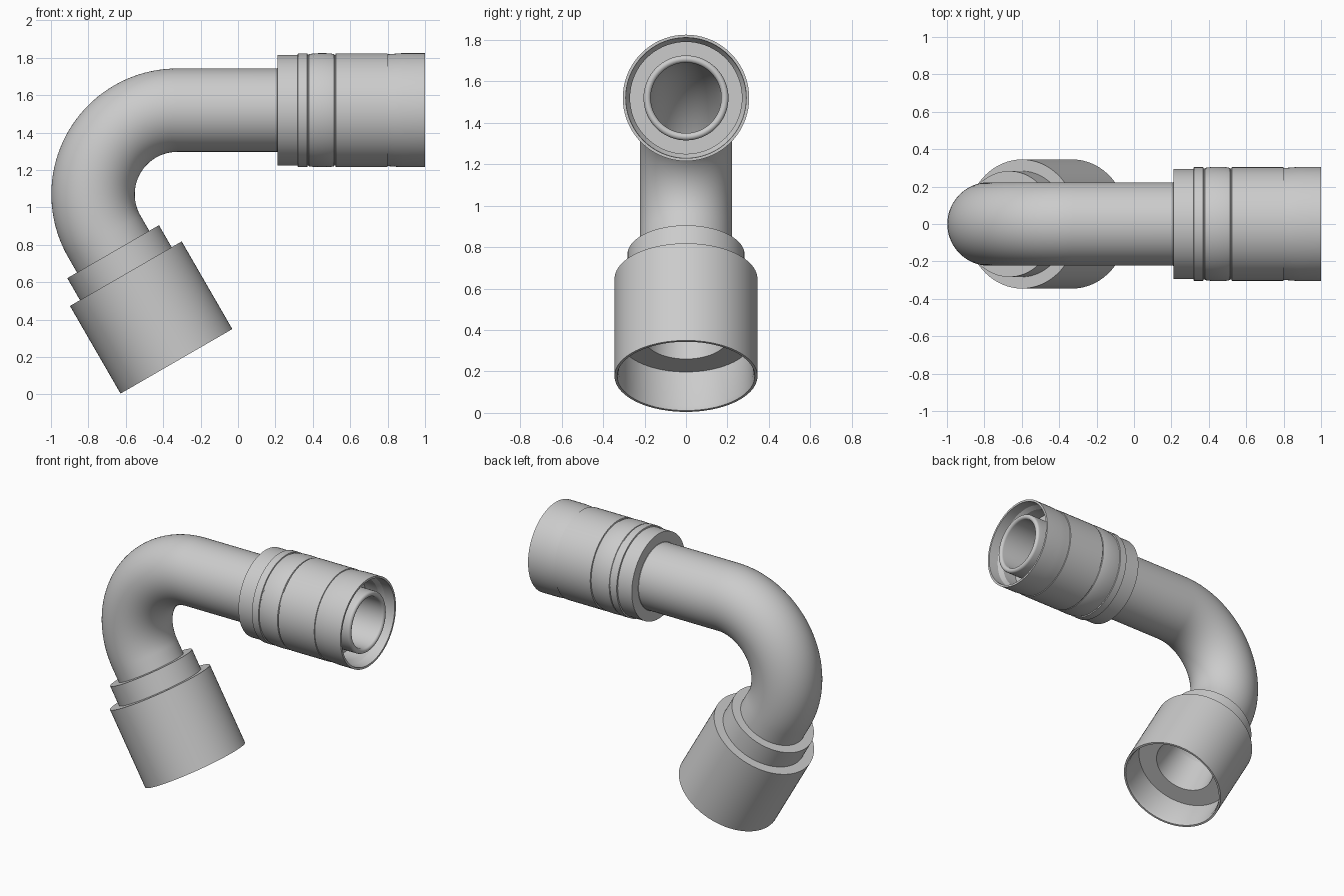
import bpy, bmesh
from math import sin, cos, pi, radians
from mathutils import Vector

if "Cube" in bpy.data.objects:
    bpy.data.objects.remove(bpy.data.objects["Cube"])

SIDES = 72
BEND_R, BEND = 0.45, radians(120)
CENTRE = Vector((-0.325, 0, 1.07))
S1 = 1.325                      # straight run from the x = 1 end to the bend
S2 = S1 + BEND_R * BEND         # end of the bend


def frame(s):
    """Point and in-plane normal of the pipe centreline at distance s."""
    a = pi / 2 + min(max((s - S1) / BEND_R, 0), BEND)
    normal = Vector((cos(a), 0, sin(a)))
    tangent = Vector((-sin(a), 0, cos(a)))
    extra = s - S1 if s < S1 else max(s - S2, 0)
    return CENTRE + normal * BEND_R + tangent * extra, normal


def sweep(name, profile):
    """Closed (distance, radius) profile turned around the centreline."""
    bm = bmesh.new()
    rings = []
    for s, r in profile:
        p, n = frame(s)
        rings.append([bm.verts.new(p + r * (n * cos(t) + Vector((0, 1, 0)) * sin(t)))
                      for t in (2 * pi * i / SIDES for i in range(SIDES))])
    for k, a in enumerate(rings):
        b = rings[(k + 1) % len(rings)]
        for i in range(SIDES):
            j = (i + 1) % SIDES
            bm.faces.new((a[i], a[j], b[j], b[i]))
    bmesh.ops.recalc_face_normals(bm, faces=bm.faces)
    mesh = bpy.data.meshes.new(name)
    bm.to_mesh(mesh)
    bm.free()
    obj = bpy.data.objects.new(name, mesh)
    bpy.context.collection.objects.link(obj)
    bpy.ops.object.select_all(action='DESELECT')
    obj.select_set(True)
    bpy.context.view_layer.objects.active = obj
    bpy.ops.object.shade_smooth_by_angle(angle=radians(28))
    return obj


# Hollow bent pipe with a rounded nose at the upper end
arc = [S1 + (S2 - S1) * i / 40 for i in range(41)]
nose = [(0.018 + 0.0175 * cos(t) - 0.0005, 0.1875 + 0.0175 * sin(t))
        for t in (-pi / 2 - pi * i / 10 for i in range(11))]
outer = [(0.05, 0.205), (0.21, 0.205), (0.23, 0.223)] + [(s, 0.223) for s in arc] + [(S2 + 0.3, 0.223)]
inner = [(S2 + 0.3, 0.17)] + [(s, 0.17) for s in reversed(arc)]
sweep("bent_pipe", outer + inner + nose)

# Crimped sleeve on the upper end, profile given as (x, radius)
sleeve = [(0.20, 0.215), (0.21, 0.225), (0.21, 0.295), (0.318, 0.295), (0.32, 0.304),
          (0.37, 0.304), (0.372, 0.297), (0.378, 0.297), (0.38, 0.300), (0.41, 0.304),
          (0.45, 0.305), (0.49, 0.304), (0.513, 0.300), (0.515, 0.296), (0.521, 0.296),
          (0.523, 0.304), (0.798, 0.304), (0.80, 0.299), (0.84, 0.302), (0.88, 0.305),
          (1.0, 0.305), (1.0, 0.291), (0.93, 0.288), (0.90, 0.270), (0.80, 0.270),
          (0.80, 0.20), (0.70, 0.20)]
sweep("crimped_sleeve", [(1 - x, r) for x, r in sleeve])

# Collar and open nut on the lower end, distances measured from the bend
collar = [(0.094, 0.21), (0.094, 0.283), (0.25, 0.283), (0.25, 0.21)]
sweep("nut_collar", [(S2 + d, r) for d, r in collar])
nut = [(0.23, 0.21), (0.23, 0.345), (0.771, 0.345), (0.771, 0.332), (0.75, 0.325),
       (0.56, 0.325), (0.56, 0.20), (0.30, 0.17)]
sweep("coupling_nut", [(S2 + d, r) for d, r in nut])
